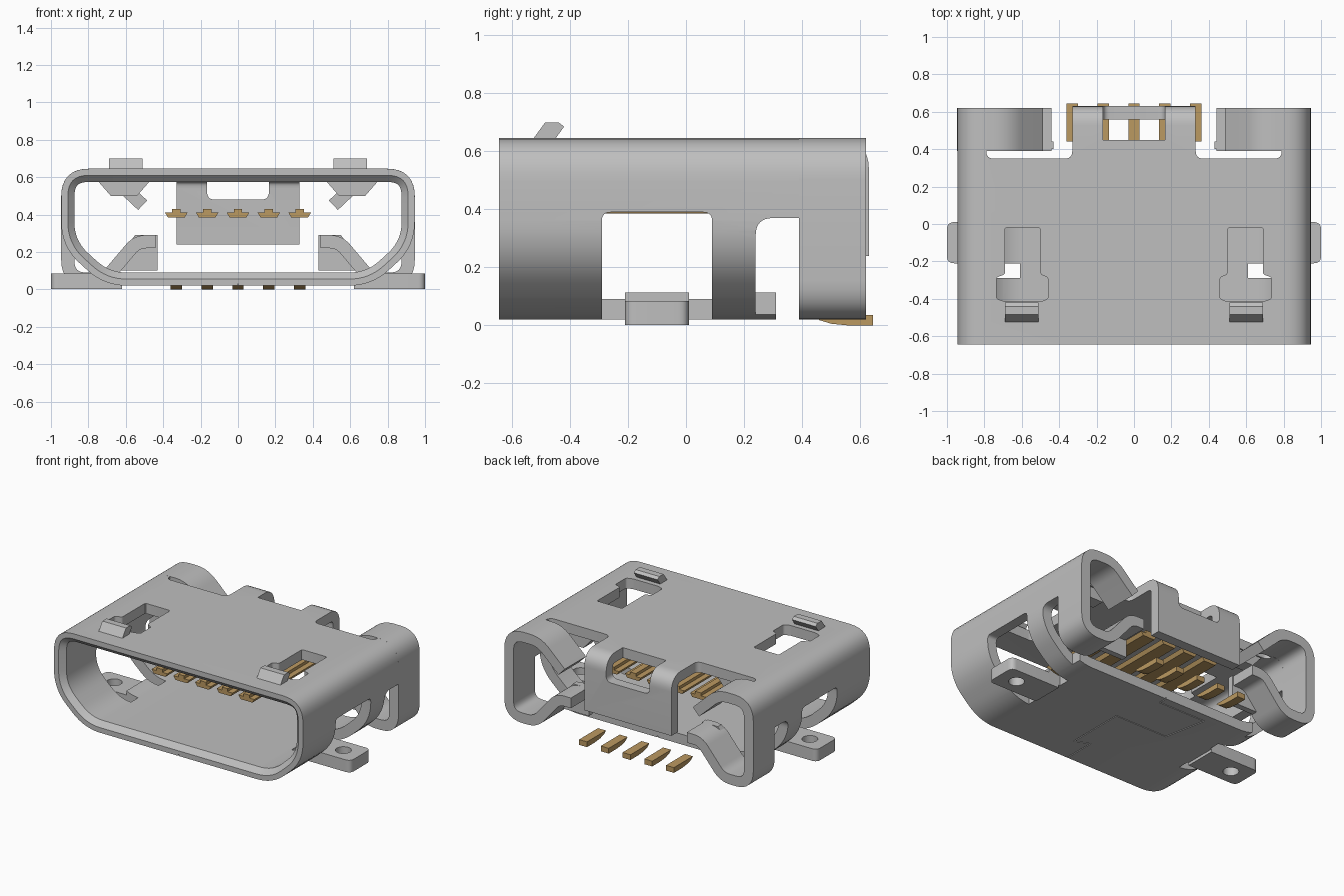
import bpy, bmesh, math
from mathutils import Vector

if "Cube" in bpy.data.objects:
    bpy.data.objects.remove(bpy.data.objects["Cube"])


def material(name, rgb):
    m = bpy.data.materials.new(name)
    m.diffuse_color = (*rgb, 1)
    m.use_nodes = True
    m.node_tree.nodes["Principled BSDF"].inputs["Base Color"].default_value = m.diffuse_color
    return m


STEEL = material("grey steel", (0.52, 0.52, 0.52))
GOLD = material("gold contact", (0.50, 0.32, 0.12))
T = 0.07  # sheet thickness


def fillet(pts, cuts, closed=True, seg=8):
    """Round each corner, starting the curve 'cut' away from it."""
    out, n = [], len(pts)
    for i in range(n):
        p, d = Vector(pts[i]), cuts[i] if isinstance(cuts, (list, tuple)) else cuts
        if d == 0 or (not closed and i in (0, n - 1)):
            out.append(p)
            continue
        a = p + (Vector(pts[i - 1]) - p).normalized() * d
        b = p + (Vector(pts[(i + 1) % n]) - p).normalized() * d
        for k in range(seg + 1):
            t = k / seg
            out.append(a * (1 - t) ** 2 + p * 2 * t * (1 - t) + b * t * t)
    return out


def offset(pts, d, closed=True):
    """Shift a 2D line to its left by d with mitred corners."""
    out, n = [], len(pts)
    for i in range(n):
        dirs = []
        if closed or i > 0:
            dirs.append((pts[i] - pts[i - 1]).normalized())
        if closed or i < n - 1:
            dirs.append((pts[(i + 1) % n] - pts[i]).normalized())
        nor = [Vector((-v.y, v.x)) for v in dirs]
        m = sum(nor, Vector((0, 0))).normalized()
        out.append(pts[i] + m * d / max(m.dot(nor[0]), 0.3))
    return out


def finish(name, bm, mat):
    bmesh.ops.recalc_face_normals(bm, faces=bm.faces)
    me = bpy.data.meshes.new(name)
    bm.to_mesh(me)
    bm.free()
    me.materials.append(mat)
    ob = bpy.data.objects.new(name, me)
    bpy.context.collection.objects.link(ob)
    return ob


def prism(name, pts, axis, a, b, mat=STEEL):
    """Extrude a 2D outline along an axis from a to b."""
    place = {'x': lambda p, h: (h, p[0], p[1]), 'y': lambda p, h: (p[0], h, p[1]),
             'z': lambda p, h: (p[0], p[1], h)}[axis]
    bm = bmesh.new()
    lo = [bm.verts.new(place(p, a)) for p in pts]
    hi = [bm.verts.new(place(p, b)) for p in pts]
    bm.faces.new(lo)
    bm.faces.new(hi)
    for i in range(len(pts)):
        j = (i + 1) % len(pts)
        bm.faces.new((lo[i], lo[j], hi[j], hi[i]))
    return finish(name, bm, mat)


def rect(u0, u1, v0, v1):
    return [(u0, v0), (u1, v0), (u1, v1), (u0, v1)]


def ribbon(line, cuts):
    """Outline of a bent sheet following a centre line."""
    c = fillet(line, cuts, closed=False)
    return offset(c, T / 2, False) + offset(c, -T / 2, False)[::-1]


def cut(ob, cutters):
    bpy.context.view_layer.objects.active = ob
    for c in cutters:
        m = ob.modifiers.new("cut", 'BOOLEAN')
        m.operation, m.object, m.solver = 'DIFFERENCE', c, 'EXACT'
        bpy.ops.object.modifier_apply(modifier=m.name)
    for c in cutters:
        bpy.data.objects.remove(c)


# main shell: a D-shaped tube with a bevelled front mouth
half = [(0.945, 0.645), (0.945, 0.23), (0.715, 0.02)]
outline = [(-x, z) for x, z in half] + [(x, z) for x, z in half[::-1]]
outer = fillet(outline, [0.15, 0.13, 0.12, 0.12, 0.13, 0.15])
mid, inner = offset(outer, T / 2), offset(outer, T)
BACK = 0.40
bm = bmesh.new()
loops = [[bm.verts.new((p.x, y, p.y)) for p in ring] for ring, y in
         ((outer, BACK), (outer, -0.645), (mid, -0.645), (inner, -0.61), (inner, BACK))]
for k in range(5):
    A, B = loops[k], loops[(k + 1) % 5]
    for i in range(len(A)):
        j = (i + 1) % len(A)
        bm.faces.new((A[i], A[j], B[j], B[i]))
shell = finish("shell", bm, STEEL)

# openings of the shell
cutters = [prism("cut_floor_end", rect(-1.1, 1.1, -0.1, 0.3), 'z', -0.1, 0.3)]
cutters[0].location.y = 0.41
for s in (1, -1):
    a, b = sorted((s * 0.70, s * 1.1))
    cutters.append(prism("cut_side_window", fillet(rect(-0.29, 0.09, -0.1, 0.39), [0, 0, 0.03, 0.03]), 'x', a, b))
    cutters.append(prism("cut_side_slot", fillet(rect(0.24, 0.5, -0.1, 0.37), [0, 0, 0, 0.06]), 'x', a, b))
    for y0, y1 in ((-0.29, -0.21), (0.01, 0.09)):
        u, v = sorted((s * 0.61, s * 0.75))
        cutters.append(prism("cut_tab_notch", rect(u, v, y0, y1), 'z', -0.1, 0.2))
    latch = [(0.50, -0.02), (0.69, -0.02), (0.69, -0.27), (0.735, -0.285), (0.735, -0.40),
             (0.69, -0.415), (0.50, -0.415), (0.46, -0.40), (0.46, -0.285), (0.50, -0.27)]
    cutters.append(prism("cut_latch", fillet([(s * x, y) for x, y in latch], 0.012, seg=3), 'z', 0.5, 0.8))
    slot = [(s * 0.33, 0.35), (s * 0.79, 0.35), (s * 0.79, 0.5), (s * 0.33, 0.5)]
    cutters.append(prism("cut_top_slot", fillet(slot, [0.04, 0.04, 0, 0]), 'z', 0.5, 0.8))

# dovetail seam in the floor
seam = [(0, -0.66), (0, -0.42), (0.1, -0.46), (0.1, -0.05), (-0.3, -0.05), (-0.36, 0.25), (0, 0.25), (0, 0.33)]
seam = [Vector(p) for p in seam]
w = 0.003
cutters.append(prism("cut_seam", offset(seam, w, False) + offset(seam, -w, False)[::-1], 'z', -0.1, 0.03))
cut(shell, cutters)

# rear centre flap bent down, with a window over its edge
flap = prism("rear_flap", ribbon([(0.36, 0.61), (0.595, 0.61), (0.595, 0.24)], 0.07), 'x', -0.33, 0.33)
window = prism("cut_rear_window", fillet(rect(-0.165, 0.165, 0.48, 0.8), [0.04, 0.04, 0, 0]), 'y', 0.45, 0.8)
cut(flap, [window])

for s, side in ((1, "right"), (-1, "left")):
    # curled rear corner
    loop = [(0.51, 0.45), (0.68, 0.61), (0.91, 0.61), (0.91, 0.055), (0.71, 0.055), (0.54, 0.255), (0.44, 0.255)]
    loop = [(s * x, z) for x, z in loop]
    prism(side + "_rear_corner", ribbon(loop, [0, 0.07, 0.11, 0.10, 0.06, 0.05, 0]), 'y', 0.39, 0.62)
    web = [(0.43, 0.10), (0.70, 0.10), (0.55, 0.29), (0.43, 0.29)]
    prism(side + "_rear_web", [(s * x, z) for x, z in web], 'y', 0.40, 0.44)

    # pressed-down lug under the roof
    lug = [(0.47, 0.58), (0.75, 0.58), (0.68, 0.50), (0.54, 0.50)]
    prism(side + "_roof_lug", [(s * x, z) for x, z in lug], 'y', 0.25, 0.34)

    # raised latch tip
    tip = [(-0.525, 0.63), (-0.525, 0.645), (-0.485, 0.70), (-0.44, 0.70), (-0.42, 0.685), (-0.46, 0.63)]
    a, b = sorted((s * 0.51, s * 0.69))
    prism(side + "_latch_tip", tip, 'x', a, b)

    # mounting tab with a hole
    tab = [(s * x, y) for x, y in rect(0.62, 1.0, -0.21, 0.01)]
    plate = prism(side + "_mounting_tab", fillet(tab, [0, 0.04, 0.04, 0]), 'z', 0.002, 0.085)
    ring = [(s * 0.87 + 0.05 * math.cos(i * math.pi / 12), -0.10 + 0.05 * math.sin(i * math.pi / 12)) for i in range(24)]
    cut(plate, [prism("cut_tab_hole", ring, 'z', -0.1, 0.2)])

# five contacts and their solder feet
for i in range(5):
    x = (i - 2) * 0.165
    bar = [(-0.06, 0.41), (-0.045, 0.385), (0.045, 0.385), (0.06, 0.41),
           (0.022, 0.41), (0.022, 0.43), (-0.022, 0.43), (-0.022, 0.41)]
    prism(f"contact_{i + 1}", [(x + u, z) for u, z in bar], 'y', -0.38, 0.34, GOLD)
    foot = [(0.645, 0), (0.645, 0.036), (0.44, 0.036), (0.46, 0.018), (0.50, 0.006), (0.56, 0)]
    prism(f"solder_foot_{i + 1}", foot, 'x', x - 0.03, x + 0.03, GOLD)

# smooth the bends, keep the edges
bpy.ops.object.select_all(action='SELECT')
bpy.ops.object.shade_smooth_by_angle(angle=math.radians(30))
